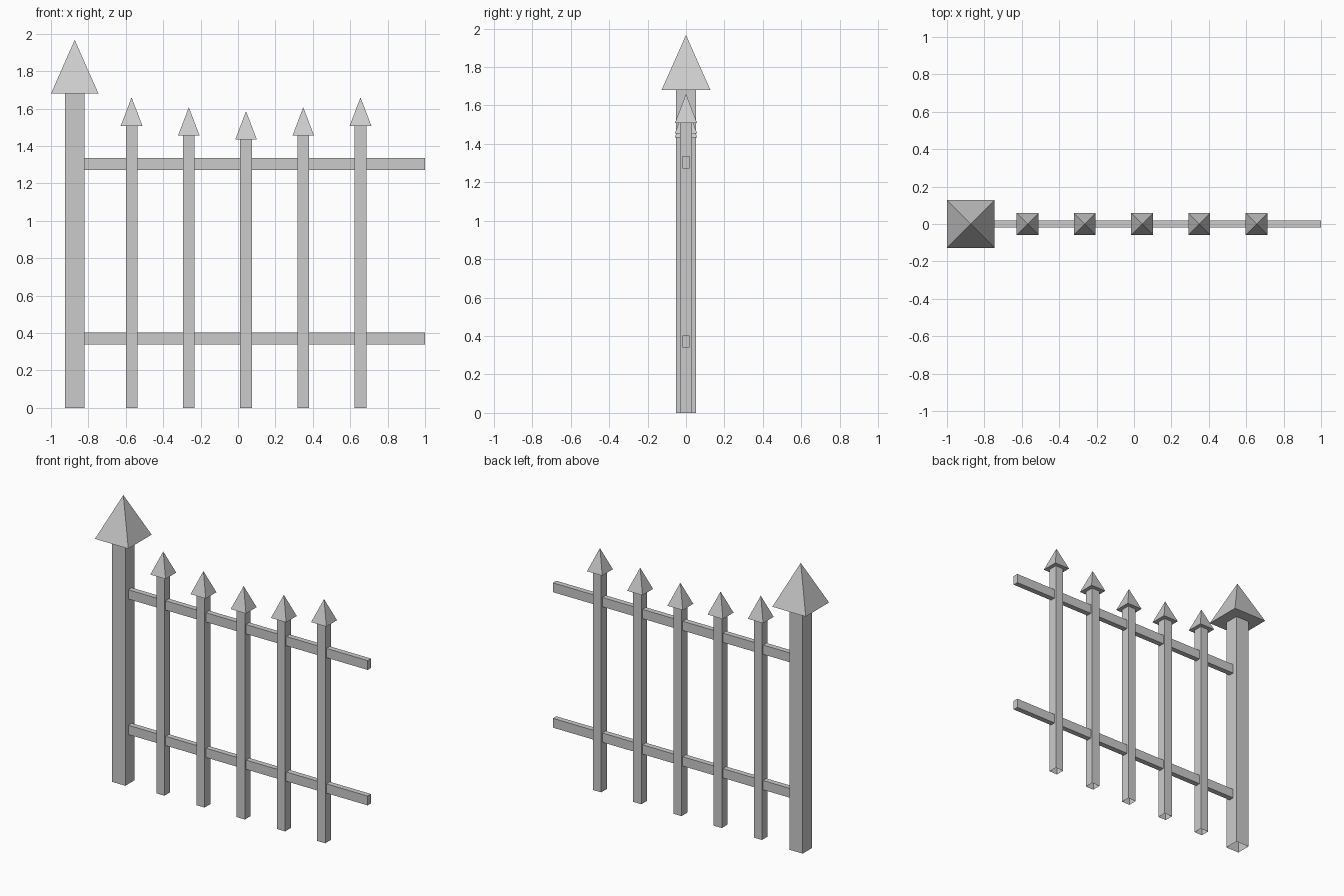
import bpy, bmesh

if "Cube" in bpy.data.objects:
    bpy.data.objects.remove(bpy.data.objects["Cube"])


def spear_bar(name, x, half, shoulder, cap_half, tip):
    """Square upright, open at the foot, with a pyramid head."""
    bm = bmesh.new()
    rings = []
    for h, z in ((half, 0), (half, shoulder), (cap_half, shoulder)):
        rings.append([bm.verts.new((sx * h, sy * h, z))
                      for sx, sy in ((-1, -1), (1, -1), (1, 1), (-1, 1))])
    apex = bm.verts.new((0, 0, tip))
    for i in range(4):
        j = (i + 1) % 4
        for a, b in zip(rings, rings[1:]):
            bm.faces.new((a[i], a[j], b[j], b[i]))
        bm.faces.new((rings[-1][i], rings[-1][j], apex))
    add_object(name, bm, (x, 0, 0))


def rail(name, x0, x1, z0, z1, depth):
    bm = bmesh.new()
    bmesh.ops.create_cube(bm, size=1)
    bmesh.ops.scale(bm, vec=(x1 - x0, depth, z1 - z0), verts=bm.verts)
    add_object(name, bm, ((x0 + x1) / 2, 0, (z0 + z1) / 2))


def add_object(name, bm, location):
    mesh = bpy.data.meshes.new(name)
    bm.to_mesh(mesh)
    bm.free()
    obj = bpy.data.objects.new(name, mesh)
    obj.location = location
    bpy.context.collection.objects.link(obj)


# Large end post
spear_bar("end_post", -0.873, 0.051, 1.68, 0.127, 1.967)

# Pickets, dipping towards the middle
for i, shoulder in enumerate((1.508, 1.455, 1.434, 1.455, 1.508)):
    spear_bar(f"picket_{i + 1}", -0.569 + 0.306 * i, 0.031,
              shoulder, 0.058, shoulder + 0.152)

# Horizontal rails
rail("lower_rail", -0.822, 1.0, 0.34, 0.404, 0.037)
rail("upper_rail", -0.822, 1.0, 1.272, 1.336, 0.037)
